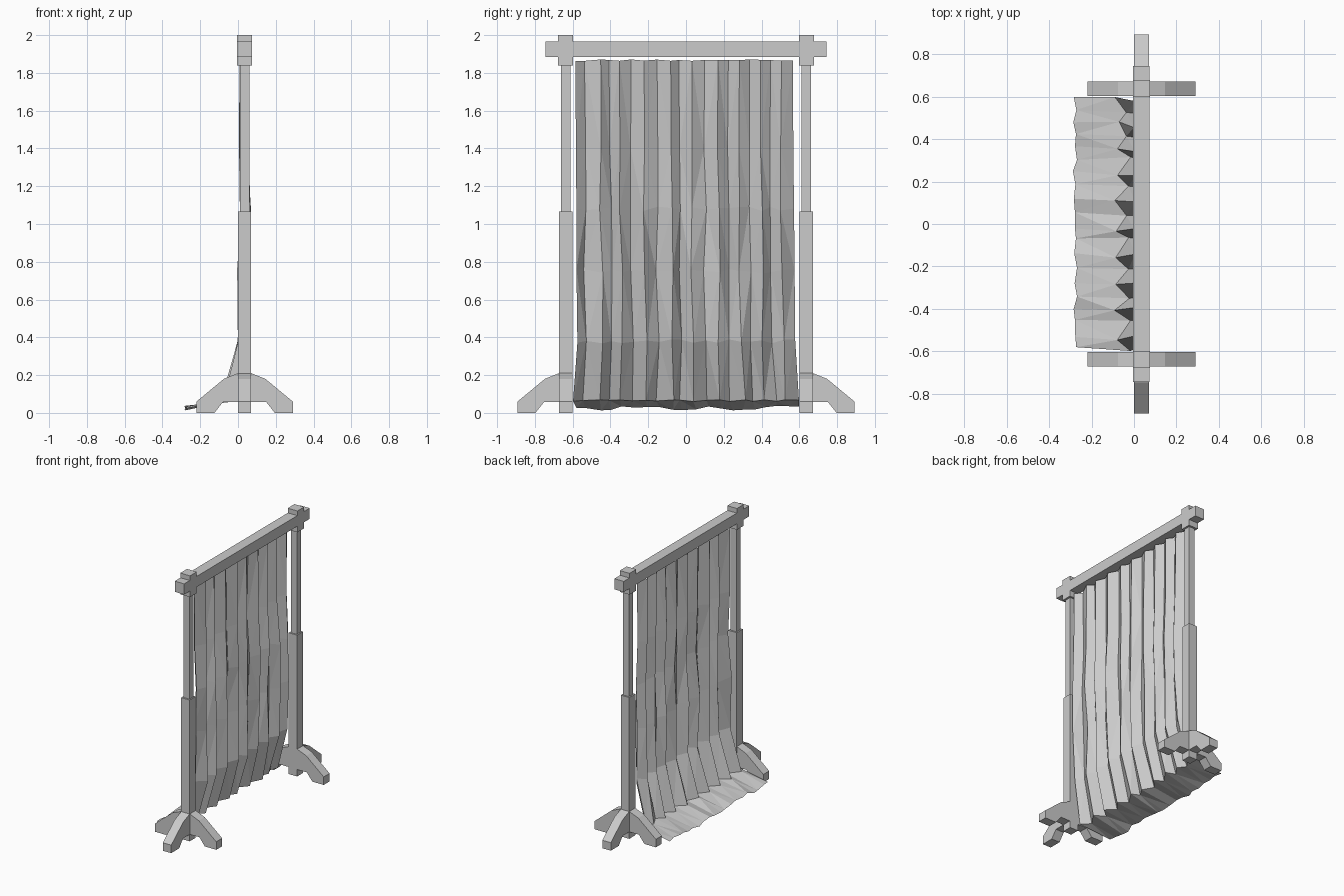
import bpy, bmesh, math, random
from mathutils import Vector

if "Cube" in bpy.data.objects:
    bpy.data.objects.remove(bpy.data.objects["Cube"])
random.seed(4)

CX, PY = 0.035, 0.637   # post centre line


def material(name, v):
    m = bpy.data.materials.new(name)
    m.diffuse_color = (v, v, v, 1)
    m.use_nodes = True
    m.node_tree.nodes["Principled BSDF"].inputs["Base Color"].default_value = m.diffuse_color
    return m


grey = material("light grey", 0.6)


def finish(name, bm):
    me = bpy.data.meshes.new(name)
    bm.to_mesh(me)
    bm.free()
    me.materials.append(grey)
    ob = bpy.data.objects.new(name, me)
    bpy.context.collection.objects.link(ob)
    return ob


def box(name, y, z0, z1, wx, wy):
    bm = bmesh.new()
    bmesh.ops.create_cube(bm, size=1)
    for v in bm.verts:
        v.co = (CX + v.co.x * wx, y + v.co.y * wy, (z0 + z1) / 2 + v.co.z * (z1 - z0))
    return finish(name, bm)


# Bracket foot: side profile (distance from post, height), extruded and turned
FOOT = [(0, .21), (.035, .21), (.11, .18), (.255, .06), (.255, 0),
        (.16, 0), (.115, .057), (0, .057)]


def foot(name, y, angle):
    bm = bmesh.new()
    d = Vector((math.cos(angle), math.sin(angle), 0))
    s = Vector((-d.y, d.x, 0)) * 0.035
    o = Vector((CX, y, 0))
    face = bm.faces.new([bm.verts.new(o + d * r + s + Vector((0, 0, z))) for r, z in FOOT])
    ext = bmesh.ops.extrude_face_region(bm, geom=[face])
    moved = [g for g in ext["geom"] if isinstance(g, bmesh.types.BMVert)]
    bmesh.ops.translate(bm, verts=moved, vec=-2 * s)
    bmesh.ops.recalc_face_normals(bm, faces=bm.faces)
    return finish(name, bm)


# Two stands, each with a telescoping post, top block and three feet
for side, tag in ((-1, "left"), (1, "right")):
    y = side * PY
    box(tag + "_lower_post", y, 0.005, 1.065, 0.07, 0.072)
    box(tag + "_upper_post", y, 1.065, 1.84, 0.05, 0.05)
    box(tag + "_top_block", y, 1.84, 2.0, 0.08, 0.08)
    foot(tag + "_front_foot", y, 0)
    foot(tag + "_back_foot", y, math.pi)
    foot(tag + "_outer_foot", y, side * math.pi / 2)

# Crossbar
box("crossbar", 0, 1.885, 1.965, 0.078, 1.488)

# Curtain: pleat positions across, then rows (z, mid x, pleat depth, jitter, left, right)
PLEATS = [-.58, -.53, -.45, -.40, -.345, -.29, -.22, -.15, -.08, -.035, .035,
          .10, .17, .225, .285, .34, .40, .45, .505, .57]
ROWS = [(1.868, .030, .020, .004, -.585, .567),
        (1.40, .030, .022, .004, -.583, .568),
        (1.08, .038, .024, .008, -.580, .572),
        (0.75, .032, .026, .012, -.580, .575),
        (0.38, .028, .026, .008, -.575, .578),
        (0.065, -.055, .026, .014, -.598, .598),
        (0.025, -.278, .004, .006, -.580, .598)]
bm = bmesh.new()
grid = []
for k, (z, mx, depth, jit, ya, yb) in enumerate(ROWS):
    row = []
    for i, p in enumerate(PLEATS):
        t = (p - PLEATS[0]) / (PLEATS[-1] - PLEATS[0])
        x = mx + depth * (-1) ** i + random.uniform(-jit, jit)
        edge = i in (0, len(PLEATS) - 1)
        y = ya + (yb - ya) * t + (0 if edge else random.uniform(-jit, jit))
        dz = random.uniform(-.012, .012) if k in (2, 3, 4, 6) else random.uniform(-.005, .005)
        row.append(bm.verts.new((x, y, z + dz)))
    grid.append(row)
for a, b in zip(grid, grid[1:]):
    for i in range(len(PLEATS) - 1):
        bm.faces.new((a[i], a[i + 1], b[i + 1], b[i]))
bmesh.ops.triangulate(bm, faces=bm.faces[:])
for f in bm.faces:
    f.smooth = False
finish("curtain", bm)
